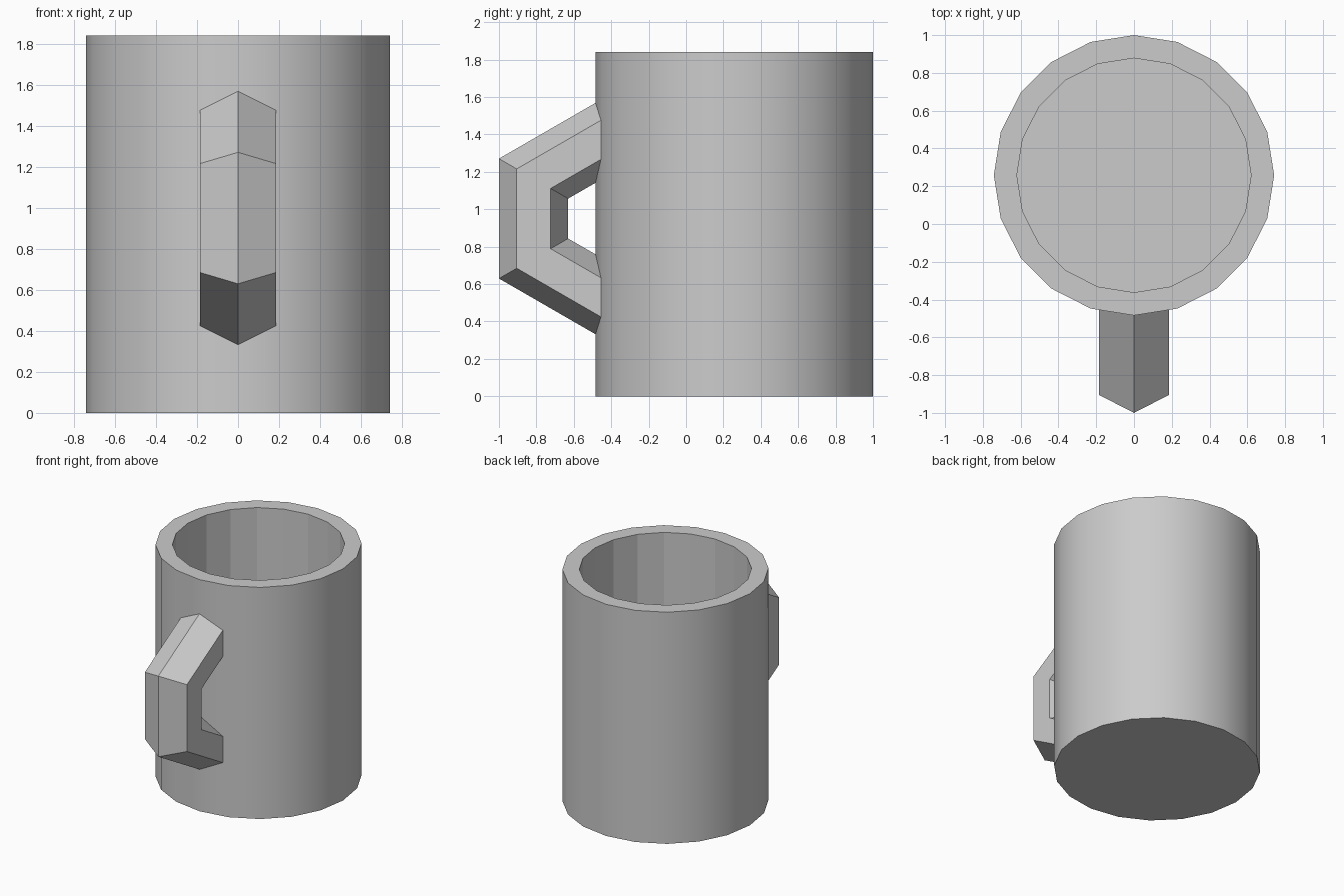
import bpy, bmesh
from math import radians, sin, cos, pi
from mathutils import Vector

if "Cube" in bpy.data.objects:
    bpy.data.objects.remove(bpy.data.objects["Cube"])

SIDES = 20
R_OUT, R_IN, HEIGHT, FLOOR = 0.742, 0.62, 1.84, 0.12
CUP_Y = 0.258


def finish(bm, name, location):
    bmesh.ops.recalc_face_normals(bm, faces=bm.faces)
    mesh = bpy.data.meshes.new(name)
    bm.to_mesh(mesh)
    bm.free()
    obj = bpy.data.objects.new(name, mesh)
    obj.location = location
    bpy.context.collection.objects.link(obj)
    return obj


# Cup body: stacked rings, smooth outer wall, faceted inside
bm = bmesh.new()


def ring(radius, z):
    return [bm.verts.new((radius * cos(2 * pi * i / SIDES),
                          radius * sin(2 * pi * i / SIDES), z)) for i in range(SIDES)]


rings = [ring(R_OUT, 0), ring(R_OUT, HEIGHT), ring(R_IN, HEIGHT), ring(R_IN, FLOOR)]
for k, (a, b) in enumerate(zip(rings, rings[1:])):
    for i in range(SIDES):
        j = (i + 1) % SIDES
        face = bm.faces.new((a[i], a[j], b[j], b[i]))
        face.smooth = (k == 0)
bm.faces.new(rings[0])
bm.faces.new(rings[-1])
finish(bm, "cup_body", (0, CUP_Y, 0))

# Handle: hexagonal section swept round half a hexagon, ends buried in the wall
# (x, distance of the section point from the handle centre)
section = [(0, 0.555), (0.185, 0.46), (0.185, 0.279),
           (0, 0.185), (-0.185, 0.279), (-0.185, 0.46)]
bm = bmesh.new()
loops = []
for deg in (-90, -30, 30, 90):
    a = radians(deg)
    loops.append([bm.verts.new(Vector((x, -cos(a) * d / cos(pi / 6),
                                       sin(a) * d / cos(pi / 6)))) for x, d in section])
for a, b in zip(loops, loops[1:]):
    for i in range(6):
        j = (i + 1) % 6
        bm.faces.new((a[i], a[j], b[j], b[i]))
bm.faces.new(loops[0])
bm.faces.new(loops[-1])
finish(bm, "handle", (0, -0.445, 0.95))
